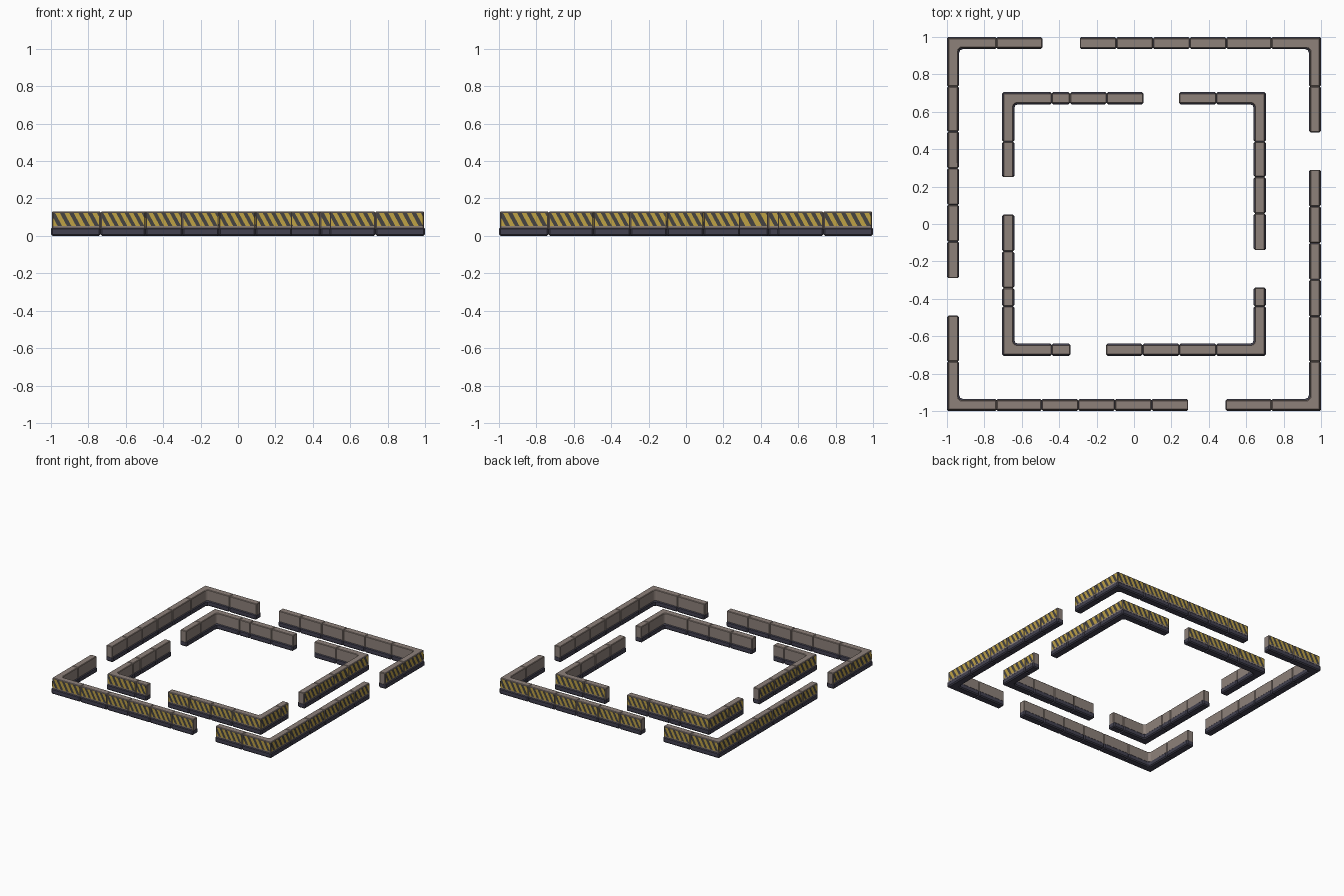
import bpy, bmesh
from math import pi
from mathutils import Matrix, Vector

if "Cube" in bpy.data.objects:
    bpy.data.objects.remove(bpy.data.objects["Cube"])

STEP = 0.196          # length of one straight barrier
PANEL_Z = (0.053, 0.123)


def material(name, rgb):
    m = bpy.data.materials.new(name)
    m.diffuse_color = (*rgb, 1)
    m.use_nodes = True
    m.node_tree.nodes["Principled BSDF"].inputs["Base Color"].default_value = m.diffuse_color
    return m


CONCRETE = material("wall_brown", (0.27, 0.22, 0.195))
BASE = material("base_slate", (0.055, 0.053, 0.08))
DARK = material("stripe_dark", (0.06, 0.057, 0.055))
YELLOW = material("stripe_yellow", (0.52, 0.36, 0.06))


def prism(target, outline, z0, z1, bevel, rot):
    """Extrude a plan outline, chamfer its edges and add it to target."""
    bm = bmesh.new()
    f = bm.faces.new([bm.verts.new((x, y, z0)) for x, y in outline])
    top = bmesh.ops.extrude_face_region(bm, geom=[f])["geom"]
    for v in top:
        if isinstance(v, bmesh.types.BMVert):
            v.co.z = z1
    bmesh.ops.recalc_face_normals(bm, faces=bm.faces)
    bmesh.ops.bevel(bm, geom=bm.edges[:], offset=bevel, segments=1,
                    profile=0.5, affect='EDGES')
    merge(target, bm, rot)


def merge(target, bm, rot):
    bm.transform(rot)
    me = bpy.data.meshes.new("temp")
    bm.to_mesh(me)
    bm.free()
    target.from_mesh(me)
    bpy.data.meshes.remove(me)


def quad(bm, pts):
    bm.faces.new([bm.verts.new(p) for p in pts])


def panel(dark, yellow, a, b, y, rot):
    """Hazard panel: dark backing plus slanted yellow bars clipped to it."""
    z0, z1 = PANEL_Z
    bm = bmesh.new()
    quad(bm, [(a, y, z0), (b, y, z0), (b, y, z1), (a, y, z1)])
    merge(dark, bm, rot)
    bm = bmesh.new()
    n = max(2, round((b - a) / 0.05))
    p, slant, y = (b - a) / n, 0.038, y - 0.001
    for i in range(-1, n + 2):
        c = a + i * p
        quad(bm, [(c, y, z0), (c + p * .52, y, z0),
                  (c + p * .52 - slant, y, z1), (c - slant, y, z1)])
    for x, d in ((a, -1), (b, 1)):
        bmesh.ops.bisect_plane(bm, geom=bm.verts[:] + bm.edges[:] + bm.faces[:],
                               plane_co=(x, 0, 0), plane_no=(d, 0, 0), clear_outer=True)
    merge(yellow, bm, rot)


def cuts(gap_edge, corner_edge):
    """Split a straight run into barriers, measured from the gap."""
    d = 1 if corner_edge > gap_edge else -1
    length = abs(corner_edge - gap_edge)
    n = max(1, int(length / STEP + 0.02))
    pts = [gap_edge + d * STEP * i for i in range(n)]
    rest = length - STEP * n
    if rest > 0.06:
        pts.append(gap_edge + d * STEP * n)
    pts.append(corner_edge)
    return [tuple(sorted(s)) for s in zip(pts, pts[1:])]


def ell(r, t, end, cut):
    """L-shaped plan of a corner barrier with a chamfered inner corner."""
    return [(end, -r), (r, -r), (r, -end), (r - t, -end),
            (r - t, -r + t + cut), (r - t - cut, -r + t), (end, -r + t)]


def ring(name, r, corner, gaps):
    base, wall, dark, yellow = (bmesh.new() for _ in range(4))
    inset, t = 0.006, 0.065
    w = r - inset
    wt = t - 2 * inset
    for k, (g0, g1) in enumerate(gaps):
        rot = Matrix.Rotation(k * pi / 2, 4, 'Z')
        e = r - corner
        # straight barriers on both sides of the gap
        for a, b in cuts(g0, -e) + cuts(g1, e):
            prism(base, [(a, -r), (b, -r), (b, -r + t), (a, -r + t)], 0, 0.045, 0.008, rot)
            a, b = a + .001, b - .001
            prism(wall, [(a, -w), (b, -w), (b, -w + wt), (a, -w + wt)], 0.03, 0.13, 0.004, rot)
            panel(dark, yellow, a + .006, b - .006, -w - .0007, rot)
        # corner barrier
        prism(base, ell(r, t, e, 0.012), 0, 0.045, 0.008, rot)
        prism(wall, ell(w, wt, e + .001, 0.012), 0.03, 0.13, 0.004, rot)
        panel(dark, yellow, e + .007, w - .004, -w - .0007, rot)
        panel(dark, yellow, -w + .004, -e - .007, -w - .0007, rot)
    for part, bm, mat in (("base", base, BASE), ("wall", wall, CONCRETE),
                          ("panel", dark, DARK), ("stripes", yellow, YELLOW)):
        me = bpy.data.meshes.new(f"{name}_{part}")
        bm.to_mesh(me)
        bm.free()
        me.materials.append(mat)
        bpy.context.collection.objects.link(bpy.data.objects.new(me.name, me))


# gaps are listed front, right, back, left, running anticlockwise
ring("outer_barrier", 1.0, 0.265, [(0.29, 0.49)] * 4)
ring("inner_barrier", 0.705, 0.265,
     [(-0.34, -0.15), (-0.34, -0.14), (-0.24, -0.05), (-0.25, -0.05)])
